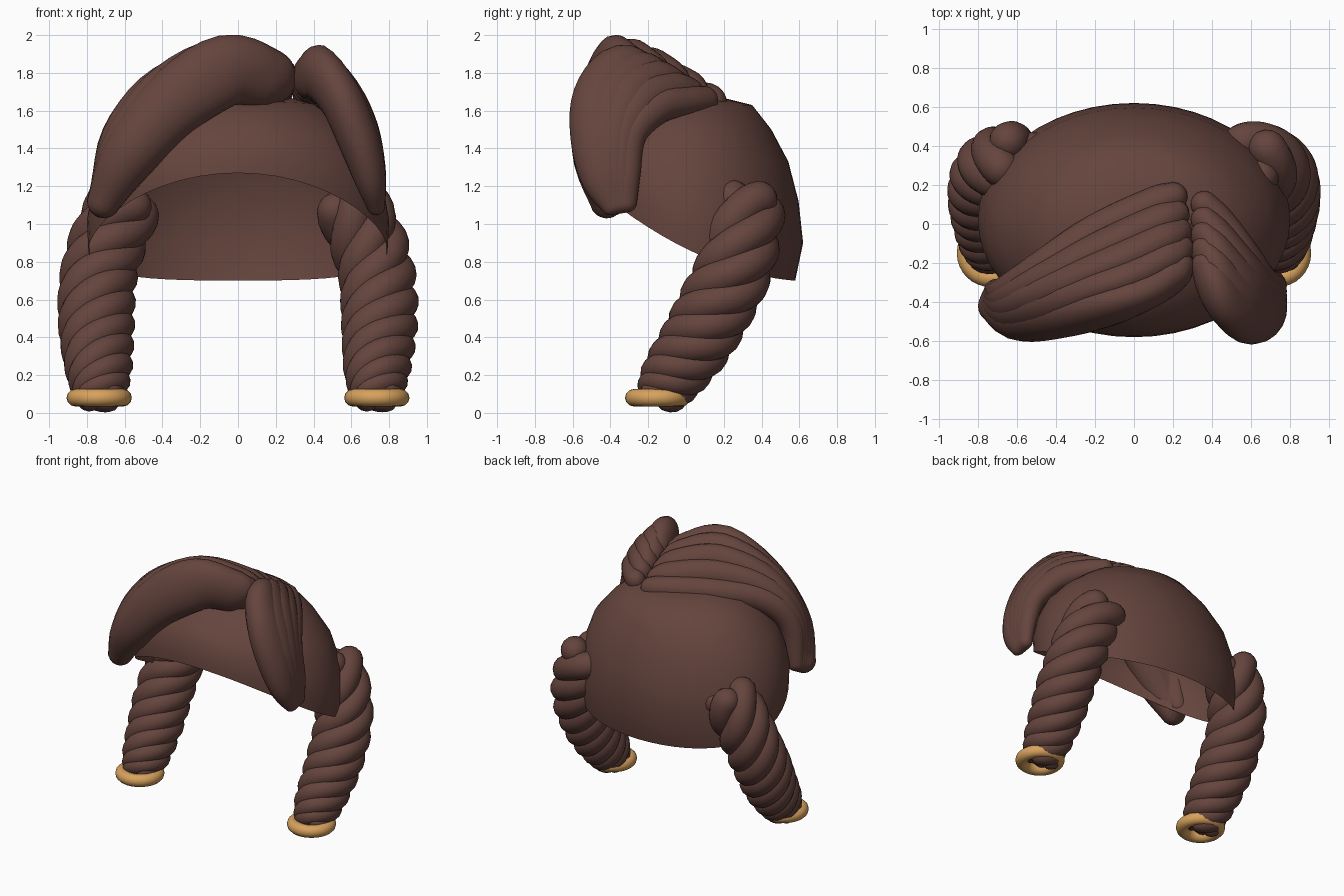
import bpy, bmesh, math
from mathutils import Vector

if "Cube" in bpy.data.objects:
    bpy.data.objects.remove(bpy.data.objects["Cube"])


def material(name, rgb):
    m = bpy.data.materials.new(name)
    m.diffuse_color = (*rgb, 1)
    m.use_nodes = True
    m.node_tree.nodes["Principled BSDF"].inputs["Base Color"].default_value = m.diffuse_color
    return m


BROWN = material("dark brown hair", (0.13, 0.058, 0.047))
GOLD = material("gold", (0.68, 0.36, 0.11))


def finish(name, bm, mat, angle=50):
    bmesh.ops.recalc_face_normals(bm, faces=bm.faces)
    me = bpy.data.meshes.new(name)
    bm.to_mesh(me)
    bm.free()
    me.materials.append(mat)
    ob = bpy.data.objects.new(name, me)
    bpy.context.collection.objects.link(ob)
    bpy.ops.object.select_all(action='DESELECT')
    ob.select_set(True)
    bpy.context.view_layer.objects.active = ob
    bpy.ops.object.shade_smooth_by_angle(angle=math.radians(angle))
    return ob


def spline(pts, t):
    """Catmull-Rom sample of a list of equal-length tuples, t in 0..1."""
    s = min(t, 0.99999) * (len(pts) - 1)
    i = int(s)
    f = s - i
    g = lambda k: pts[max(0, min(len(pts) - 1, k))]
    return [0.5 * (2 * b + (c - a) * f + (2 * a - 5 * b + 4 * c - d) * f * f
                   + (3 * b - a - 3 * c + d) * f ** 3)
            for a, b, c, d in zip(g(i - 1), g(i), g(i + 1), g(i + 2))]


def loft(bm, rings, cap=True):
    rows = [[bm.verts.new(p) for p in r] for r in rings]
    n = len(rows[0])
    for p, q in zip(rows, rows[1:]):
        for j in range(n):
            bm.faces.new((p[j], p[(j + 1) % n], q[(j + 1) % n], q[j]))
    if cap:
        bm.faces.new(rows[0])
        bm.faces.new(rows[-1])


def strand(bm, centers, refs, radii, sides=16):
    """Elliptical tube with rounded ends; radii = (across, along ref)."""
    n = len(centers)
    rings = []

    def ring(i, scale, push):
        tan = (centers[min(i + 1, n - 1)] - centers[max(i - 1, 0)]).normalized()
        u = tan.cross(refs[i]).normalized()
        v = u.cross(tan)
        a, b = radii[i]
        c = centers[i] + tan * push * min(a, b)
        return [c + u * a * scale * math.cos(w) + v * b * scale * math.sin(w)
                for w in (2 * math.pi * k / sides for k in range(sides))]

    ends = [math.radians(d) for d in (82, 60, 40, 20)]
    rings += [ring(0, math.cos(e), -math.sin(e)) for e in ends]
    rings += [ring(i, 1, 0) for i in range(n)]
    rings += [ring(n - 1, math.cos(e), math.sin(e)) for e in reversed(ends)]
    loft(bm, rings)


# Cap: open shell of tilted rings, (scale, z) at back, side and front
levels = [((.93, .70), (.99, .86), (1.0, 1.27)),
          ((1.0, .90), (1.0, 1.02), (.99, 1.34)),
          ((.96, 1.12), (.96, 1.20), (.95, 1.43)),
          ((.87, 1.33), (.87, 1.38), (.87, 1.51)),
          ((.72, 1.50), (.72, 1.52), (.72, 1.59)),
          ((.55, 1.63), (.55, 1.63), (.55, 1.65)),
          ((.28, 1.67), (.28, 1.68), (.28, 1.68)),
          ((.02, 1.69), (.02, 1.69), (.02, 1.69))]
bm = bmesh.new()
rings = []
for back, side, front in levels:
    row = []
    for k in range(48):
        w = 2 * math.pi * k / 48
        c = math.sin(w)
        end = back if c > 0 else front
        # quadratic through front, side and back heights
        z = side[1] + (back[1] - front[1]) / 2 * c \
            + ((back[1] + front[1]) / 2 - side[1]) * c * c
        s = side[0] + (end[0] - side[0]) * c * c
        row.append(Vector((0.8 * s * math.cos(w), 0.02 + 0.6 * s * c, z)))
    rings.append(row)
loft(bm, rings, cap=False)
bm.faces.new(list(bm.verts)[-48:])
finish("hair_cap", bm, BROWN)


# Fringe: fans of strands blended from a front path to a rear path
def fringe(name, front, rear, count, ref, lift):
    bm = bmesh.new()
    for k in range(count):
        f = k / (count - 1)
        path = [[a + (b - a) * f for a, b in zip(p, q)] for p, q in zip(front, rear)]
        for i, p in enumerate(path):
            p[2] += lift * math.sin(math.pi * f) * math.sin(math.pi * i / (len(path) - 1))
        smp = [spline(path, i / 23) for i in range(24)]
        strand(bm, [Vector(s[:3]) for s in smp], [Vector(ref)] * 24,
               [s[3:5] for s in smp], 20)
    finish(name, bm, BROWN)


# points are x, y, z, radius across, radius along ref
fringe("wide_fringe",
       [(-.71, -.42, 1.12, .09, .09), (-.58, -.46, 1.36, .15, .14),
        (-.35, -.45, 1.63, .18, .13), (-.07, -.39, 1.81, .19, .11),
        (.14, -.28, 1.775, .165, .11), (.20, -.22, 1.75, .14, .10)],
       [(-.70, -.34, 1.13, .07, .06), (-.65, -.345, 1.42, .09, .08),
        (-.49, -.24, 1.60, .10, .09), (-.20, -.04, 1.66, .10, .09),
        (.10, .10, 1.66, .09, .09), (.20, .14, 1.65, .08, .075)],
       5, (0, 1, 0), .06)
fringe("narrow_fringe",
       [(.37, -.22, 1.78, .12, .08), (.44, -.34, 1.79, .16, .11),
        (.55, -.44, 1.65, .165, .115), (.64, -.46, 1.44, .15, .11),
        (.70, -.44, 1.24, .115, .085), (.73, -.38, 1.10, .07, .05)],
       [(.36, .10, 1.655, .075, .07), (.44, .01, 1.65, .08, .08),
        (.56, -.15, 1.62, .09, .08), (.66, -.29, 1.48, .085, .075),
        (.715, -.315, 1.27, .075, .065), (.73, -.32, 1.11, .06, .05)],
       5, (1, 0, 0), .05)

# Braids: four strands twisted around a curved axis; x, y, z, scale
axis = [(.60, .33, 1.10, 1.0), (.68, .30, .93, 1.03), (.735, .245, .74, 1.03),
        (.75, .15, .55, 1.03), (.745, .05, .37, .98), (.735, -.07, .20, .86),
        (.735, -.14, .09, .66)]
for side, label in ((-1, "left"), (1, "right")):
    path = [(side * x, y, z, s) for x, y, z, s in axis]
    bm = bmesh.new()
    N = 72
    for k in range(4):
        centers, refs, radii = [], [], []
        for i in range(N):
            t = i / (N - 1)
            p = spline(path, t)
            q0, q1 = spline(path, max(t - .02, 0)), spline(path, min(t + .02, 1))
            tan = (Vector(q1[:3]) - Vector(q0[:3])).normalized()
            ex = Vector((1, 0, 0))
            ex = (ex - tan * ex.dot(tan)).normalized()
            ey = ex.cross(tan)
            w = math.pi * k / 2 + .5 - 2 * math.pi * (1.4 * t + .8 * t * t)
            out = ex * math.cos(w) + ey * math.sin(w)
            centers.append(Vector(p[:3]) + out * .105 * p[3])
            refs.append(out)
            radii.append((.098 * p[3] * (1 - .12 * t), .098 * p[3]))
        strand(bm, centers, refs, radii, 14)
    finish(label + "_braid", bm, BROWN)

    # Gold band around the braid end
    bm = bmesh.new()
    R, r = .127, .046
    rings = [[Vector((side * .735 + (R + r * math.cos(b)) * math.cos(a),
                      -.15 + (R + r * math.cos(b)) * math.sin(a),
                      .08 + r * math.sin(b)))
              for b in (2 * math.pi * j / 12 for j in range(12))]
             for a in (2 * math.pi * i / 32 for i in range(33))]
    loft(bm, rings, cap=False)
    bmesh.ops.remove_doubles(bm, verts=bm.verts, dist=.0005)
    finish(label + "_band", bm, GOLD)
